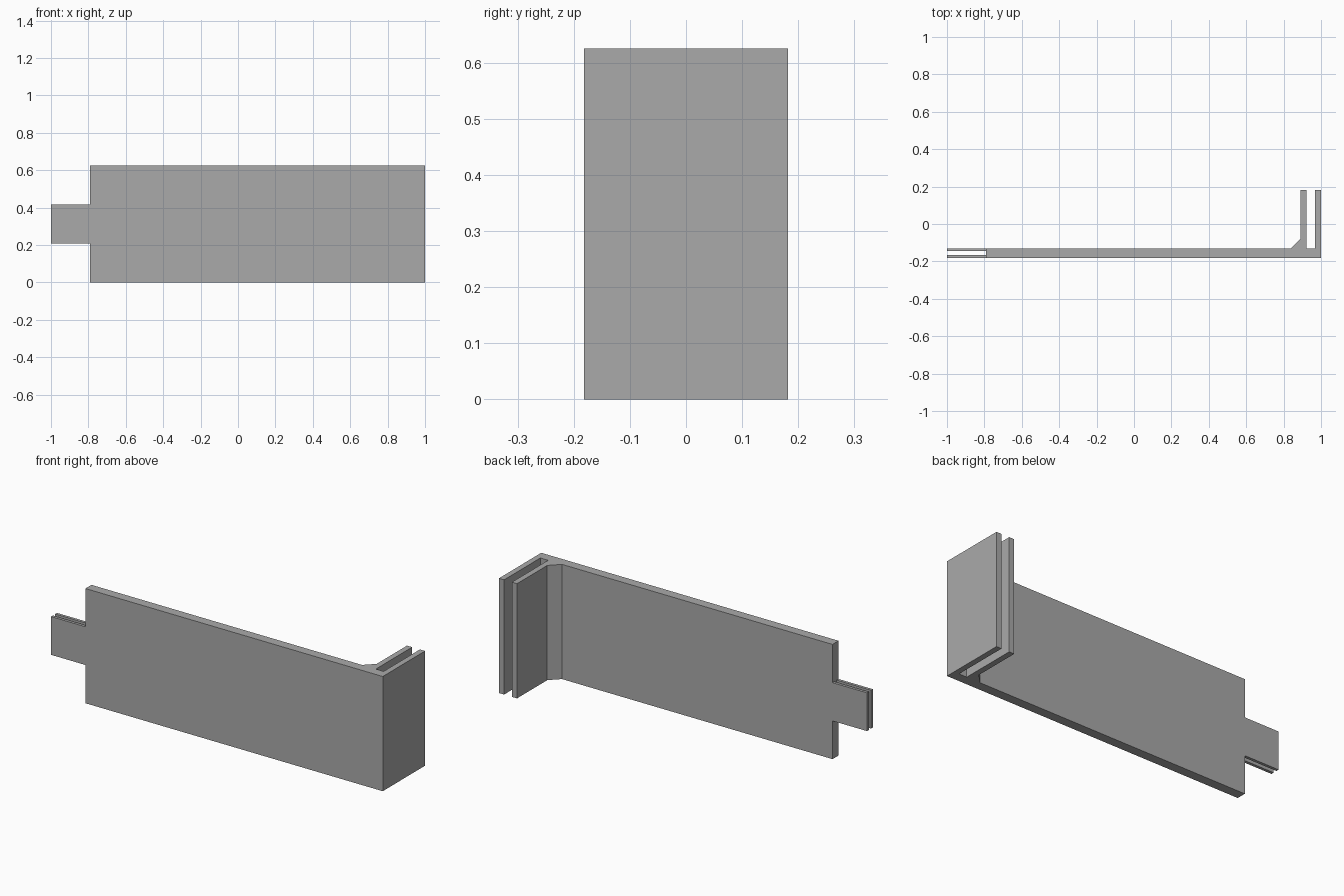
import bpy

if "Cube" in bpy.data.objects:
    bpy.data.objects.remove(bpy.data.objects["Cube"])

HEIGHT = 0.625
BACK, FRONT = 0.182, -0.182
INNER = FRONT + 0.052          # rear face of the main panel

grey = bpy.data.materials.new("plain grey")
grey.diffuse_color = (0.4, 0.4, 0.4, 1)
grey.use_nodes = True
grey.node_tree.nodes["Principled BSDF"].inputs["Base Color"].default_value = grey.diffuse_color


def extrude(name, outline, z0, z1):
    """Closed prism from an anticlockwise xy outline."""
    n = len(outline)
    verts = [(x, y, z) for z in (z0, z1) for x, y in outline]
    faces = [tuple(reversed(range(n))), tuple(range(n, 2 * n))]
    faces += [(i, (i + 1) % n, n + (i + 1) % n, n + i) for i in range(n)]
    mesh = bpy.data.meshes.new(name)
    mesh.from_pydata(verts, [], faces)
    mesh.materials.append(grey)
    obj = bpy.data.objects.new(name, mesh)
    bpy.context.collection.objects.link(obj)
    return obj


# Main panel with slotted double flange and chamfered inner corner
extrude("panel_with_flanges", [
    (-0.792, FRONT), (1, FRONT), (1, BACK), (0.969, BACK),
    (0.969, INNER), (0.922, INNER), (0.922, BACK), (0.891, BACK),
    (0.891, INNER + 0.052), (0.839, INNER), (-0.792, INNER),
], 0, HEIGHT)

# Pair of thin tongues at the left end, flush with the panel faces
TONGUE = 0.0156
for name, y in (("front_tongue", FRONT), ("rear_tongue", INNER - TONGUE)):
    extrude(name, [(-1, y), (-0.792, y), (-0.792, y + TONGUE), (-1, y + TONGUE)],
            HEIGHT / 3, HEIGHT * 2 / 3)
